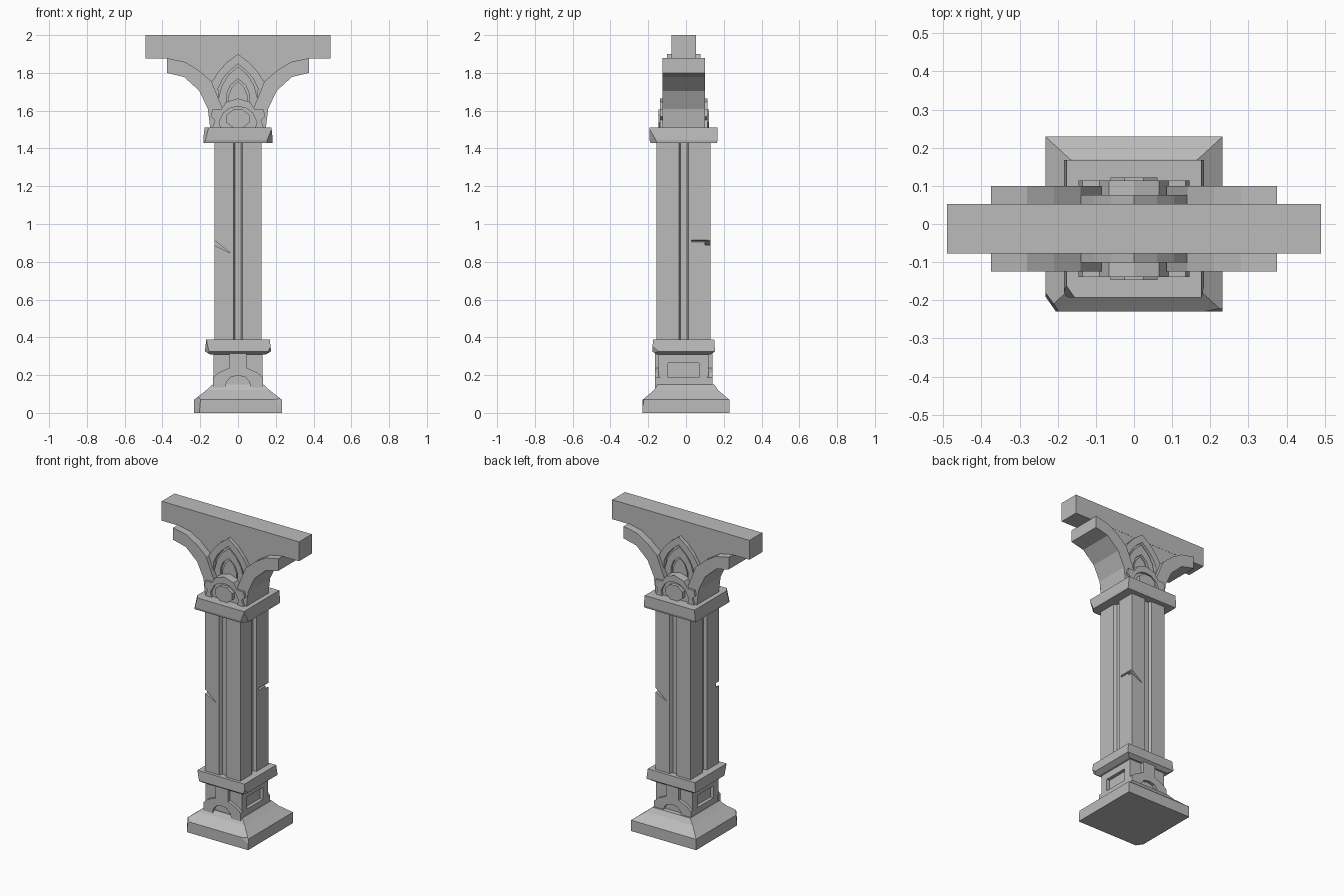
import bpy, bmesh
from math import cos, sin, pi
from mathutils import Vector, Matrix

if "Cube" in bpy.data.objects:
    bpy.data.objects.remove(bpy.data.objects["Cube"], do_unlink=True)

stone = bpy.data.materials.new("grey_stone")
stone.use_nodes = True
GREY = (0.5, 0.5, 0.5, 1)
stone.diffuse_color = GREY
stone.node_tree.nodes["Principled BSDF"].inputs["Base Color"].default_value = GREY

CY = -0.0125  # depth centre of everything above the plinth


def finish(name, bm):
    bmesh.ops.recalc_face_normals(bm, faces=bm.faces)
    mesh = bpy.data.meshes.new(name)
    bm.to_mesh(mesh)
    bm.free()
    mesh.materials.append(stone)
    obj = bpy.data.objects.new(name, mesh)
    bpy.context.collection.objects.link(obj)
    return obj


def prism(name, outline, start, end, axis="y"):
    """Extrude an outline along y (outline in x, z) or z (outline in x, y)."""
    bm = bmesh.new()
    place = (lambda a, b: (a, start, b)) if axis == "y" else (lambda a, b: (a, b, start))
    face = bm.faces.new([bm.verts.new(place(a, b)) for a, b in outline])
    ext = bmesh.ops.extrude_face_region(bm, geom=[face])
    d = end - start
    bmesh.ops.translate(bm, vec=(0, d, 0) if axis == "y" else (0, 0, d),
                        verts=[v for v in ext["geom"] if isinstance(v, bmesh.types.BMVert)])
    return finish(name, bm)


def tiers(name, levels, centre, chips=()):
    """Loft rectangles (z, half width, half depth), then slice off chipped corners."""
    bm = bmesh.new()
    rings = [[bm.verts.new((sx * hx, centre + sy * hy, z))
              for sx, sy in ((-1, -1), (1, -1), (1, 1), (-1, 1))] for z, hx, hy in levels]
    bm.faces.new(rings[0])
    bm.faces.new(rings[-1])
    for low, high in zip(rings, rings[1:]):
        for i in range(4):
            j = (i + 1) % 4
            bm.faces.new((low[i], low[j], high[j], high[i]))
    for point, normal in chips:
        cut = bmesh.ops.bisect_plane(bm, geom=bm.verts[:] + bm.edges[:] + bm.faces[:],
                                     plane_co=point, plane_no=normal, clear_outer=True)
        edges = [e for e in cut["geom_cut"] if isinstance(e, bmesh.types.BMEdge)]
        bmesh.ops.holes_fill(bm, edges=edges, sides=0)
    return finish(name, bm)


def carve(obj, cutter):
    mod = obj.modifiers.new("cut", "BOOLEAN")
    mod.operation, mod.solver, mod.object = "DIFFERENCE", "EXACT", cutter
    bpy.context.view_layer.objects.active = obj
    bpy.ops.object.modifier_apply(modifier=mod.name)
    bpy.data.objects.remove(cutter, do_unlink=True)


def box(x0, x1, z0, z1):
    return [(x0, z0), (x1, z0), (x1, z1), (x0, z1)]


def mirrored(half):
    """Close a half outline by reflecting it across x = 0."""
    return half + [(-x, z) for x, z in reversed(half) if x > 0]


def through(name, outline, half_depth):
    return prism(name, outline, CY - half_depth, CY + half_depth)


# Plinth with sloping shoulders and one broken corner
tiers("plinth", [(0, .232, .229), (.07, .232, .229), (.12, .168, .17), (.15, .135, .15)], 0,
      [((-.215, -.215, 0), (-1, -.7, .1)), ((.232, -.222, .07), (.15, -1, .2))])

# Pedestal with sunken side panels and arched relief on front and back
pedestal = prism("pedestal", box(-.13, .13, .13, .32), CY - .132, CY + .132)
for side in (-1, 1):
    carve(pedestal, prism("panel_cutter", box(side * .13 - .022, side * .13 + .022, .187, .265),
                          CY - .082, CY + .082))
relief = mirrored([(0, .315), (.045, .315), (.045, .238), (.1, .215), (.132, .188),
                   (.132, .135), (.068, .135), (.06, .165), (.038, .19), (0, .198)])
for label, side in (("front", -1), ("back", 1)):
    ends = sorted((CY + side * .125, CY + side * .152))
    prism(label + "_pedestal_relief", relief, *ends)

# Lower collar and capital slab, both with chipped corners
tiers("lower_collar", [(.308, .145, .142), (.325, .175, .166), (.388, .168, .162)], CY,
      [((-.163, -.17, .35), (-1, -.6, -.2)), ((.166, -.168, .33), (1, -.5, -.5))])
tiers("capital_slab", [(1.43, .182, .176), (1.445, .184, .18), (1.51, .177, .18)], CY,
      [((-.172, -.18, 1.48), (-1, -.7, .25)), ((.172, -.18, 1.46), (1, -.9, -.4))])

# Shaft with a vertical channel down every face
hx, hy = .125, .143
corners = [Vector(c) for c in ((-hx, -hy), (hx, -hy), (hx, hy), (-hx, hy))]
section = []
for i, corner in enumerate(corners):
    nxt = corners[(i + 1) % 4]
    mid, along = (corner + nxt) / 2, (nxt - corner).normalized()
    inward = Vector((-along.y, along.x))
    section.append(corner)
    for offset, depth in ((-.025, 0), (-.017, .02), (.017, .02), (.025, 0)):
        section.append(mid + along * offset + inward * depth)
shaft = prism("shaft", [(p.x, p.y + CY) for p in section], .38, 1.44, "z")

# Cracks on two opposite corners of the shaft
wedge = [(-.14, .895), (-.14, .925), (-.038, .845)]
for turn in (0, pi):
    crack = prism("crack_cutter", wedge, -.18, -.125 - CY)
    crack.data.transform(Matrix.Translation((0, CY, 0)) @ Matrix.Rotation(turn, 4, "Z"))
    carve(shaft, crack)
carve(shaft, prism("crack_cutter", [(.14, .9), (.14, .92), (.105, .91)], .03, .115))

# Top beam and the web below it
through("top_beam", box(-.49, .49, 1.875, 2), .065)
lower = [(.375, 1.8), (.285, 1.778), (.205, 1.705), (.16, 1.61), (.147, 1.505)]
upper = [(.08, 1.505), (.085, 1.62), (.14, 1.755), (.21, 1.815), (.28, 1.858), (.375, 1.878)]
web = mirrored([(0, 1.88), (.37, 1.88), (.28, 1.82), (.18, 1.74), (.12, 1.61), (.11, 1.505), (0, 1.505)])
through("web", web, .064)

# Curved bracket ribs
for label, side in (("left", 1), ("right", -1)):
    through(label + "_bracket_rib", [(side * x, z) for x, z in lower + upper], .112)

# Nested pointed arches
through("outer_pointed_arch", mirrored([
    (0, 1.9), (.06, 1.855), (.105, 1.805), (.14, 1.75), (.14, 1.6), (.1, 1.6), (.105, 1.72),
    (.08, 1.77), (.045, 1.81), (0, 1.848)]), .088)
through("inner_pointed_arch", mirrored([
    (0, 1.833), (.05, 1.79), (.085, 1.735), (.105, 1.66), (.105, 1.6), (.06, 1.6), (.06, 1.69),
    (.04, 1.735), (0, 1.768)]), .08)
through("arch_panel", mirrored([(0, 1.757), (.032, 1.725), (.05, 1.68), (.05, 1.55), (0, 1.55)]), .072)

# Scrolled crest around a faceted medallion
through("scrolled_crest", mirrored([
    (0, 1.665), (.065, 1.645), (.09, 1.605), (.135, 1.605), (.145, 1.57), (.122, 1.55),
    (.138, 1.505), (.09, 1.505), (.1, 1.54), (.075, 1.59), (.04, 1.615), (0, 1.622)]), .126)
through("crest_backing", mirrored([(0, 1.64), (.08, 1.6), (.12, 1.505), (0, 1.505)]), .112)
through("medallion", [(.066 * cos((i + .5) * pi / 4), 1.557 + .052 * sin((i + .5) * pi / 4))
                      for i in range(8)], .134)
